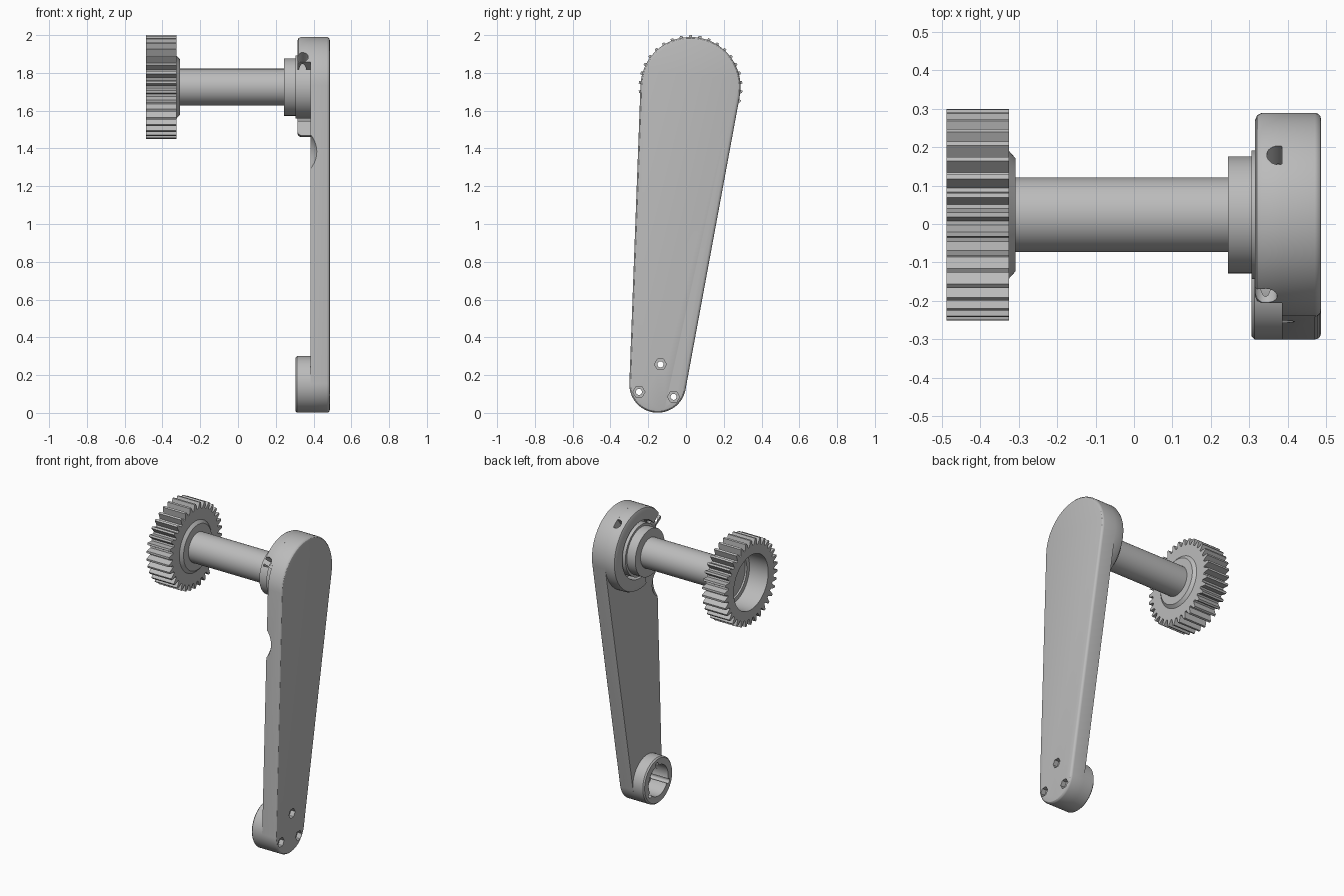
import bpy, bmesh
from math import pi, cos, sin, radians, acos, atan2, hypot

if "Cube" in bpy.data.objects:
    bpy.data.objects.remove(bpy.data.objects["Cube"], do_unlink=True)

GREY = (0.5, 0.5, 0.5, 1)
metal = bpy.data.materials.new("plain grey")
metal.use_nodes = True
metal.diffuse_color = GREY
metal.node_tree.nodes["Principled BSDF"].inputs["Base Color"].default_value = GREY

HEAD = (0.024, 1.725)    # y, z of the upper axis
FOOT = (-0.15, 0.151)    # y, z of the lower axis
HEAD_R, FOOT_R = 0.265, 0.15
BACK, FACE = 0.385, 0.486  # inner and outer plane of the arm


def finish(name, bm):
    bmesh.ops.remove_doubles(bm, verts=bm.verts, dist=1e-5)
    bmesh.ops.recalc_face_normals(bm, faces=bm.faces)
    me = bpy.data.meshes.new(name)
    bm.to_mesh(me)
    bm.free()
    me.materials.append(metal)
    ob = bpy.data.objects.new(name, me)
    bpy.context.collection.objects.link(ob)
    return ob


def lathe(name, profile, centre, steps=64, start=0.0, end=2 * pi):
    """Turn a closed (x, radius) profile about x; a radius may depend on the step."""
    bm = bmesh.new()
    full = end - start > 2 * pi - 0.001
    count = steps if full else steps + 1
    rings = []
    for i in range(count):
        a = start + (end - start) * i / steps
        ring = []
        for x, r in profile:
            r = r(i) if callable(r) else r
            ring.append(bm.verts.new((x, centre[0] + r * cos(a), centre[1] + r * sin(a))))
        rings.append(ring)
    n = len(profile)
    for i in range(steps):
        a, b = rings[i], rings[(i + 1) % count]
        for j in range(n):
            k = (j + 1) % n
            axis = [p for p in (j, k) if profile[p][1] == 0]
            if len(axis) == 2:
                continue
            if axis:
                bm.faces.new((a[j], a[k], b[k] if axis[0] == j else b[j]))
            else:
                bm.faces.new((a[j], a[k], b[k], b[j]))
    if not full:
        bm.faces.new(rings[0])
        bm.faces.new(rings[-1])
    return finish(name, bm)


def rod(x0, x1, r, centre, steps=32):
    return lathe("cutter", [(x0, 0), (x0, r), (x1, r), (x1, 0)], centre, steps)


def cut(ob, cutters):
    for c in cutters:
        mod = ob.modifiers.new("cut", "BOOLEAN")
        mod.operation, mod.solver, mod.object = "DIFFERENCE", "EXACT", c
        bpy.context.view_layer.objects.active = ob
        bpy.ops.object.modifier_apply(modifier=mod.name)
        bpy.data.objects.remove(c, do_unlink=True)


def arm_plate():
    """Tapered plate wrapped round two circles, rounded on the outer face."""
    dy, dz = HEAD[0] - FOOT[0], HEAD[1] - FOOT[1]
    along = atan2(dz, dy)
    spread = acos((FOOT_R - HEAD_R) / hypot(dy, dz))
    n = 40
    arcs = ((HEAD, HEAD_R, along - spread, along + spread),
            (FOOT, FOOT_R, along + spread, along + 2 * pi - spread))
    bm = bmesh.new()
    loops = []
    bev = 0.016
    layers = [(BACK, 0)] + [(FACE - bev + bev * sin(t), bev - bev * cos(t))
                            for t in (0, pi / 6, pi / 3, pi / 2)]
    for x, inset in layers:
        loop = []
        for c, r, a0, a1 in arcs:
            for i in range(n + 1):
                a = a0 + (a1 - a0) * i / n
                loop.append(bm.verts.new((x, c[0] + (r - inset) * cos(a), c[1] + (r - inset) * sin(a))))
        loops.append(loop)
    for a, b in zip(loops, loops[1:]):
        for i in range(len(a)):
            k = (i + 1) % len(a)
            bm.faces.new((a[i], a[k], b[k], b[i]))
    bm.faces.new(loops[0])
    bm.faces.new(loops[-1])
    return finish("arm_plate", bm)


# Arm, with the relief scooped from its front edge and the foot pocket
arm = arm_plate()
bpy.ops.mesh.primitive_uv_sphere_add(segments=48, ring_count=32, radius=0.145,
                                     location=(0.28, -0.30, 1.385))
cut(arm, [bpy.context.object, rod(0.3, 0.42, 0.1, FOOT, 48)])

# Foot boss ring
boss = lathe("foot_boss", [(0.305, 0.1), (0.305, 0.142), (0.313, FOOT_R),
                           (BACK, FOOT_R), (BACK, 0.1)], FOOT)

# Three bolt holes with hexagonal pockets on the outer face
for k in range(3):
    a = radians(82 + 120 * k)
    spot = (FOOT[0] + 0.107 * cos(a), FOOT[1] + 0.107 * sin(a))
    cut(arm, [rod(0.28, 0.52, 0.016, spot), rod(0.455, 0.52, 0.032, spot, 6)])
    cut(boss, [rod(0.28, 0.52, 0.016, spot)])

# Open clamp wall round the head, with two radial screw holes
wall = lathe("head_wall", [(0.315, 0.185), (0.315, 0.247), (0.32, 0.259), (0.333, HEAD_R),
                           (BACK, HEAD_R), (BACK, 0.185)],
             HEAD, 64, radians(-105), radians(150))
for angle, x in ((54, 0.375), (143, 0.342)):
    a = radians(angle)
    bpy.ops.mesh.primitive_cylinder_add(
        vertices=32, radius=0.03, depth=0.2, rotation=(a - pi / 2, 0, 0),
        location=(x, HEAD[0] + 0.25 * cos(a), HEAD[1] + 0.25 * sin(a)))
    cut(wall, [bpy.context.object])

# Shaft with gear web, chamfered hub, collar and flange
lathe("shaft", [(-0.34, 0), (-0.34, 0.15), (-0.352, 0.15), (-0.352, 0.18), (-0.325, 0.18),
                (-0.325, 0.166), (-0.308, 0.147), (-0.308, 0.097), (0.244, 0.097),
                (0.244, 0.152), (0.305, 0.152), (0.305, 0.167), (BACK, 0.167), (BACK, 0)], HEAD)

# Toothed gear rim
TEETH = 34
STEPS = TEETH * 4


def tooth(i):
    return 0.275 if i % 4 < 2 else 0.236


turn = pi / 2 - pi / STEPS
lathe("gear_rim", [(-0.487, 0.178), (-0.487, tooth), (-0.325, tooth), (-0.325, 0.178)],
      HEAD, STEPS, turn, turn + 2 * pi)

# Smooth shading with crisp edges
for ob in bpy.context.collection.objects:
    if ob.type == "MESH":
        bpy.ops.object.select_all(action="DESELECT")
        ob.select_set(True)
        bpy.context.view_layer.objects.active = ob
        bpy.ops.object.shade_smooth_by_angle(angle=radians(30))
